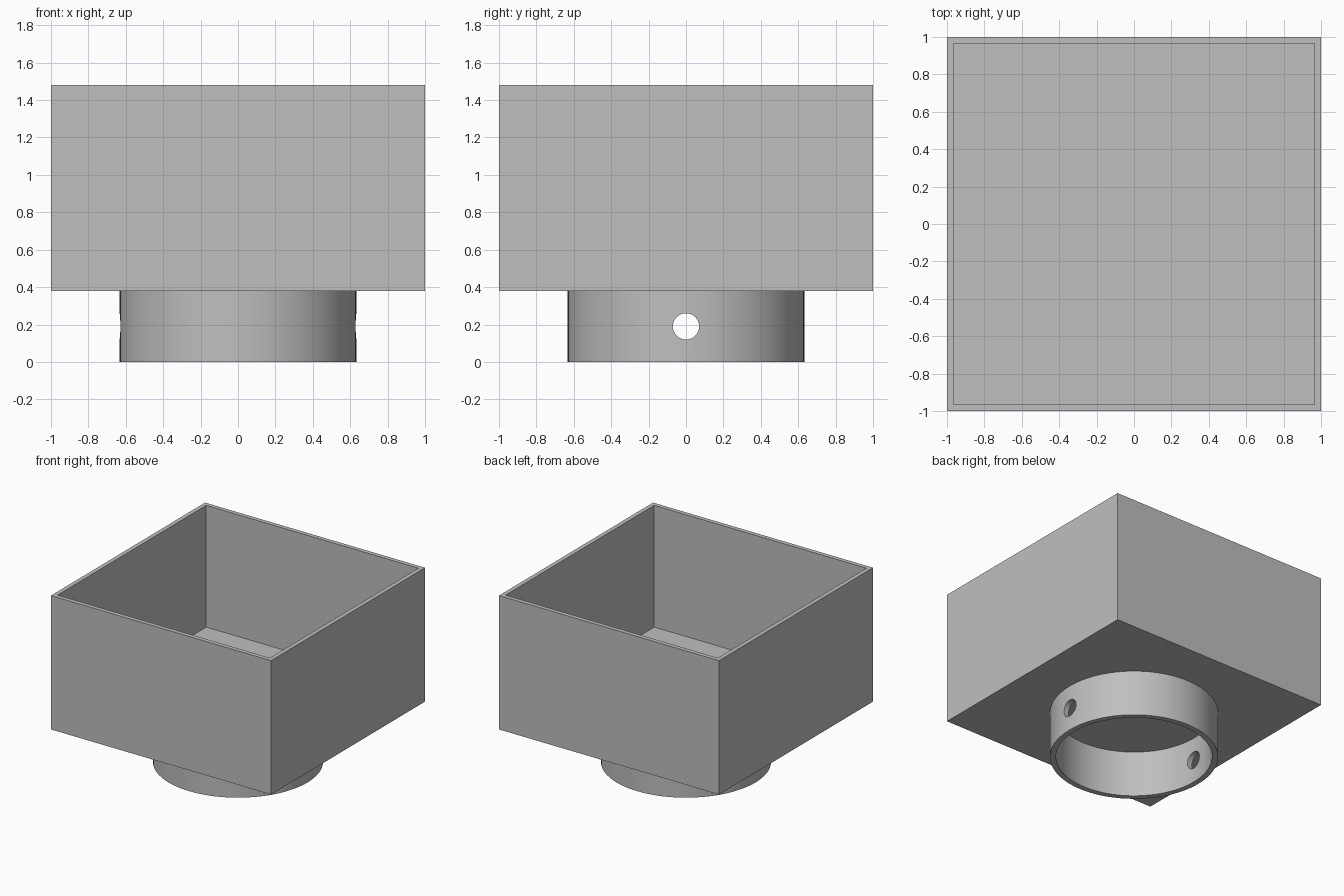
import bpy
import bmesh
from mathutils import Matrix, Vector

cube = bpy.data.objects.get("Cube")
if cube:
    bpy.data.objects.remove(cube, do_unlink=True)

BASE_Z, TOP_Z = 0.38, 1.48
WALL, FLOOR = 0.05, 0.10
OUTER_R, INNER_R, HOLE_R = 0.633, 0.588, 0.07

grey = bpy.data.materials.new("plain grey")
grey.use_nodes = True
colour = (0.52, 0.52, 0.52, 1)
grey.diffuse_color = colour
grey.node_tree.nodes["Principled BSDF"].inputs["Base Color"].default_value = colour


def add_object(name, bm):
    bmesh.ops.recalc_face_normals(bm, faces=bm.faces)
    mesh = bpy.data.meshes.new(name)
    bm.to_mesh(mesh)
    bm.free()
    mesh.materials.append(grey)
    obj = bpy.data.objects.new(name, mesh)
    bpy.context.collection.objects.link(obj)
    return obj


# Open square box: inset the top face, then sink it to the floor
bm = bmesh.new()
height = TOP_Z - BASE_Z
bmesh.ops.create_cube(bm, size=1, matrix=Matrix.Translation((0, 0, BASE_Z + height / 2))
                      @ Matrix.Diagonal((2, 2, height, 1)))
top = max(bm.faces, key=lambda f: f.calc_center_median().z)
bmesh.ops.inset_region(bm, faces=[top], thickness=WALL)
well = bmesh.ops.extrude_discrete_faces(bm, faces=[top])["faces"]
bmesh.ops.translate(bm, verts=well[0].verts, vec=(0, 0, BASE_Z + FLOOR - TOP_Z))
add_object("open_box", bm)

# Round collar: spin a rectangular wall section
bm = bmesh.new()
section = [bm.verts.new(p) for p in ((INNER_R, 0, 0), (OUTER_R, 0, 0),
                                     (OUTER_R, 0, BASE_Z), (INNER_R, 0, BASE_Z))]
edges = [bm.edges.new((section[i], section[(i + 1) % 4])) for i in range(4)]
bmesh.ops.spin(bm, geom=section + edges, cent=(0, 0, 0), axis=(0, 0, 1),
               angle=6.283185307, steps=96, use_merge=True)
bmesh.ops.remove_doubles(bm, verts=bm.verts, dist=0.0001)
collar = add_object("round_collar", bm)

# Pin holes through both sides of the collar
bm = bmesh.new()
bmesh.ops.create_cone(bm, cap_ends=True, segments=48, radius1=HOLE_R, radius2=HOLE_R, depth=2,
                      matrix=Matrix.Translation((0, 0, BASE_Z / 2))
                      @ Vector((1, 0, 0)).to_track_quat("Z", "Y").to_matrix().to_4x4())
cutter = add_object("pin_hole_cutter", bm)
cutter.hide_render = True

bpy.context.view_layer.objects.active = collar
collar.select_set(True)
cut = collar.modifiers.new("pin holes", "BOOLEAN")
cut.operation, cut.solver, cut.object = "DIFFERENCE", "EXACT", cutter
bpy.ops.object.modifier_apply(modifier=cut.name)
bpy.data.objects.remove(cutter, do_unlink=True)
bpy.ops.object.shade_smooth_by_angle()
